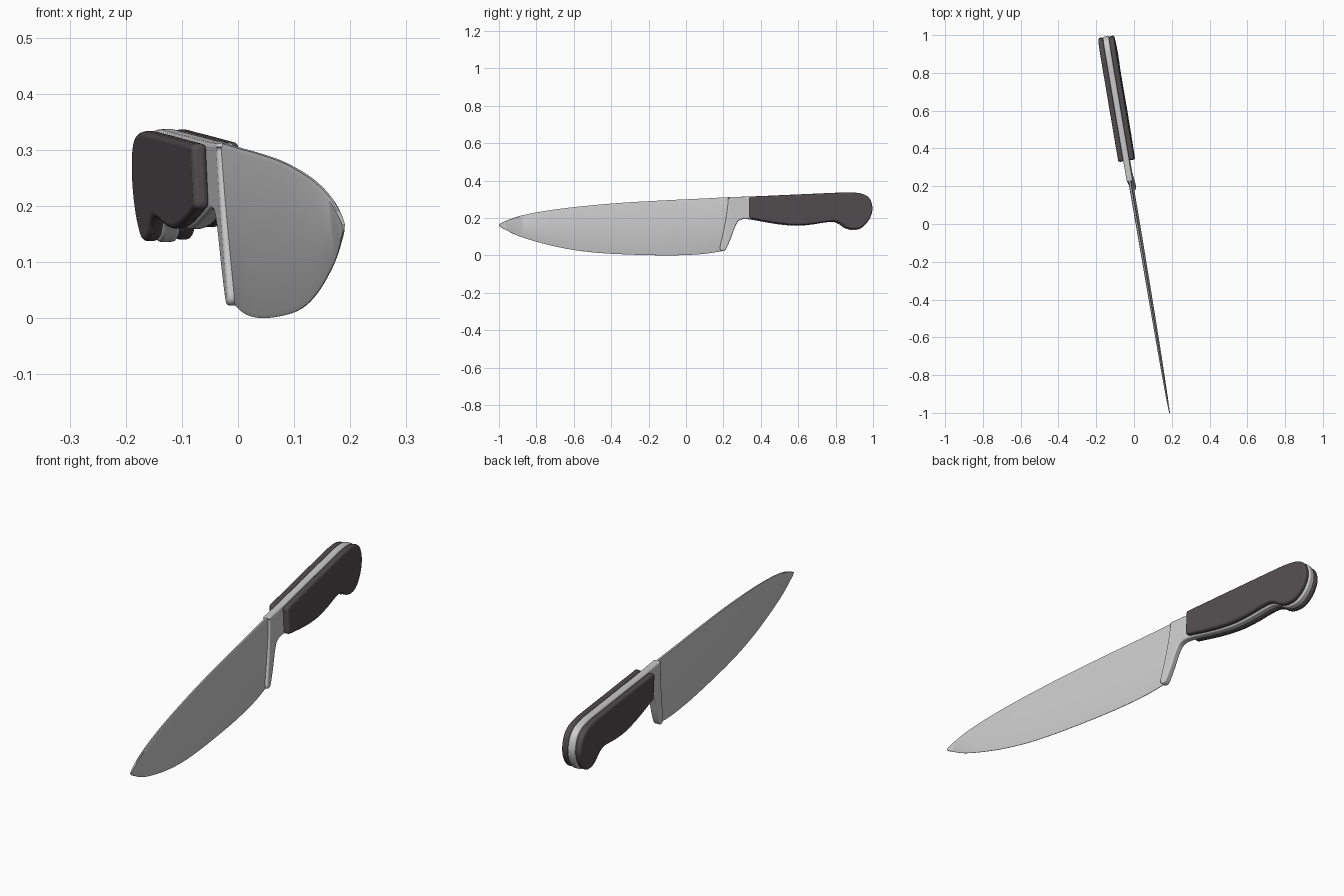
import bpy, bmesh
from mathutils import Vector

if "Cube" in bpy.data.objects:
    bpy.data.objects.remove(bpy.data.objects["Cube"])

# The knife lies in a plane turned and rolled slightly off the y-z plane
NORMAL = Vector((1, 0.167, 0.045)).normalized()


def place(y, z, t):
    """Side-view point (y, z) plus thickness offset t -> world."""
    return Vector((0.02 - 0.167 * y - 0.045 * (z - 0.2), y, z)) + NORMAL * t


def spline(pts, closed, n=5):
    """Catmull-Rom curve; a repeated point makes a sharp corner."""
    v = [Vector(p) for p in pts]
    c, out = len(v), []
    for i in range(c if closed else c - 1):
        a, b, d, e = (v[k % c] if closed else v[min(max(k, 0), c - 1)]
                      for k in (i - 1, i, i + 1, i + 2))
        for s in range(n):
            u = s / n
            out.append(0.5 * (2 * b + (d - a) * u + (2 * a - 5 * b + 4 * d - e) * u * u
                              + (3 * b - a - 3 * d + e) * u ** 3))
            if b == d:
                break
    if not closed:
        out.append(v[-1])
    return out


def finish(bm, name, mat=None, bevel=0):
    bmesh.ops.recalc_face_normals(bm, faces=bm.faces[:])
    me = bpy.data.meshes.new(name)
    bm.to_mesh(me)
    bm.free()
    ob = bpy.data.objects.new(name, me)
    bpy.context.collection.objects.link(ob)
    if mat:
        me.materials.append(mat)
    if bevel:
        m = ob.modifiers.new("rounded_rim", 'BEVEL')
        m.width, m.segments, m.limit_method = bevel, 3, 'ANGLE'
        m.angle_limit = 0.9
        m.use_clamp_overlap = False
    bpy.context.view_layer.objects.active = ob
    ob.select_set(True)
    bpy.ops.object.shade_smooth_by_angle(angle=0.6)
    ob.select_set(False)
    return ob


def slab(name, outline, t0, t1, mat=None, bevel=0):
    """Extrude a closed side-view outline between two thickness offsets."""
    pts = []
    for p in spline(outline, True):
        if not pts or (p - pts[-1]).length > 1e-4:
            pts.append(p)
    bm = bmesh.new()
    a = [bm.verts.new(place(p.x, p.y, t0)) for p in pts]
    b = [bm.verts.new(place(p.x, p.y, t1)) for p in pts]
    bm.faces.new(a)
    bm.faces.new(b[::-1])
    for i in range(len(a)):
        j = (i + 1) % len(a)
        bm.faces.new((a[i], a[j], b[j], b[i]))
    return finish(bm, name, mat, bevel)


# Blade: wedge sections lofted between spine and cutting edge
spine = spline([(-1, .166), (-.96, .186), (-.864, .217), (-.676, .249), (-.4, .277),
                (-.14, .293), (.07, .303), (.24, .312)], False)
edge = spline([(-1, .158), (-.97, .140), (-.874, .096), (-.676, .043), (-.46, .013),
               (-.14, .0005), (.07, .006), (.2, .024)], False)
bm = bmesh.new()
rings = []
for i, (p, q) in enumerate(zip(spine, edge)):
    h = .002 + .006 * (i / (len(spine) - 1)) ** .7
    half = [(0, .5), (.03, 1), (.97, .5), (1, .15)]
    loop = [(f, w * h) for f, w in half] + [(f, -w * h) for f, w in half[::-1]]
    rings.append([bm.verts.new(place(*p.lerp(q, f), t)) for f, t in loop])
for r, s in zip(rings, rings[1:]):
    for k in range(8):
        m = (k + 1) % 8
        bm.faces.new((r[k], r[m], s[m], s[k]))
bm.faces.new(rings[0])
bm.faces.new(rings[-1])
finish(bm, "blade")

# Handle outline shared by the tang and the scales (lower front to upper front)
grip = [(.42, .179), (.5, .166), (.59, .159), (.67, .165), (.74, .176), (.79, .179),
        (.825, .166), (.855, .145), (.895, .136), (.935, .146), (.975, .187),
        (.994, .245), (.98, .302), (.94, .329), (.87, .337), (.78, .334), (.6, .326)]

# Bolster and full tang in one piece
bolster = [(.225, .312), (.225, .312), (.222, .27), (.213, .2), (.198, .12), (.184, .06),
           (.181, .033), (.195, .023), (.212, .033), (.238, .09), (.262, .155),
           (.285, .188), (.33, .194)]
slab("bolster_and_tang", bolster + grip + [(.35, .315)], -.016, .016, bevel=.007)

# Dark handle scales, slightly inside the tang edge, one per side
dark = bpy.data.materials.new("dark_handle")
dark.diffuse_color = (.085, .075, .078, 1)
dark.use_nodes = True
dark.node_tree.nodes["Principled BSDF"].inputs["Base Color"].default_value = dark.diffuse_color
c = Vector((.66, .25))
inner = [(c.x + (y - c.x) * .992, c.y + (z - c.y) * .975) for y, z in grip]
front = [(.335, .312), (.335, .312), (.335, .198), (.335, .198)]
for side, label in ((1, "right"), (-1, "left")):
    slab("handle_scale_" + label, front + inner, side * .0155, side * .043, dark, .009)
